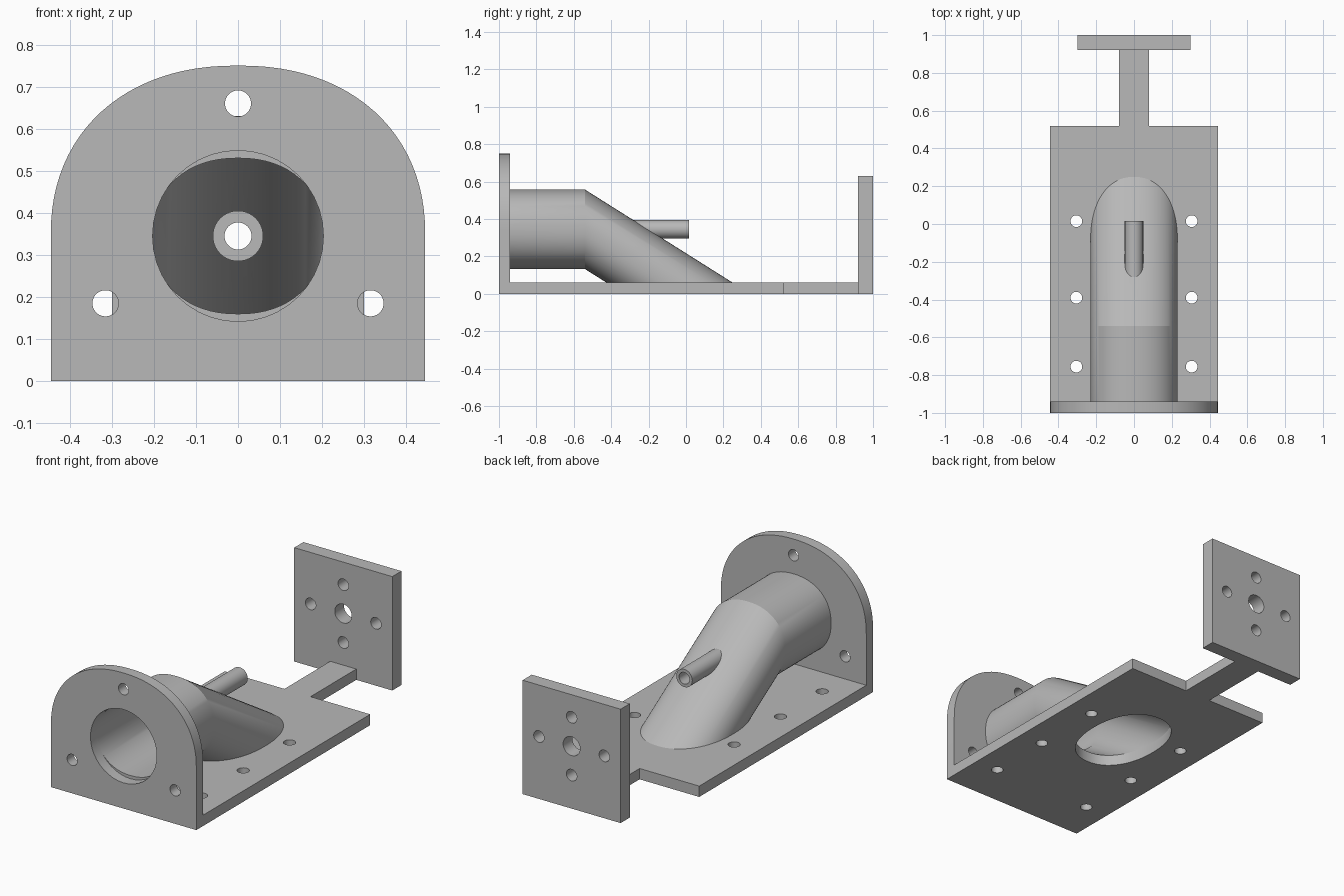
import bpy, bmesh, math
from mathutils import Vector

cube = bpy.data.objects.get("Cube")
if cube:
    bpy.data.objects.remove(cube, do_unlink=True)

grey = bpy.data.materials.new("plain_grey")
grey.use_nodes = True
colour = (0.48, 0.48, 0.48, 1)
grey.diffuse_color = colour
grey.node_tree.nodes["Principled BSDF"].inputs["Base Color"].default_value = colour

AXIS_Z = 0.345      # height of the pipe axis
WALL = 0.06         # thickness of base and flange
BEND_Y = -0.54      # where the pipe turns down
SLOPE = 0.63        # fall of the slanted pipe


def oval(ru, rv, power=2.0, n=64, start=0.0, sweep=2 * math.pi):
    """Rounded section; a power above 2 flattens the sides a little."""
    pts = []
    for i in range(n):
        a = start + sweep * i / n
        c, s = math.cos(a), math.sin(a)
        pts.append((ru * math.copysign(abs(c) ** (2 / power), c),
                    rv * math.copysign(abs(s) ** (2 / power), s)))
    return pts


def loft(name, profile, stations, axis="Y"):
    """Closed solid through copies of a profile at (position, du, dv)."""
    bm = bmesh.new()
    rings = []
    for t, du, dv in stations:
        ring = []
        for u, v in profile:
            u2, v2 = u + du, v + dv
            ring.append(bm.verts.new((u2, t, v2) if axis == "Y" else (u2, v2, t)))
        rings.append(ring)
    n = len(profile)
    for a, b in zip(rings, rings[1:]):
        for i in range(n):
            j = (i + 1) % n
            bm.faces.new((a[i], a[j], b[j], b[i]))
    bm.faces.new(rings[0])
    bm.faces.new(rings[-1])
    bmesh.ops.recalc_face_normals(bm, faces=bm.faces)
    mesh = bpy.data.meshes.new(name)
    bm.to_mesh(mesh)
    bm.free()
    obj = bpy.data.objects.new(name, mesh)
    bpy.context.collection.objects.link(obj)
    mesh.materials.append(grey)
    return obj


def rod(name, r, y0, y1, x=0.0, z=AXIS_Z):
    return loft(name, oval(r, r, n=40), [(y0, x, z), (y1, x, z)])


def drill(r, x, y):
    return loft("drill", oval(r, r, n=32), [(-0.1, x, y), (0.2, x, y)], "Z")


def box(name, x, y0, y1, z0, z1):
    profile = [(-x, z0), (x, z0), (x, z1), (-x, z1)]
    return loft(name, profile, [(y0, 0, 0), (y1, 0, 0)])


def cut(obj, cutters):
    for c in cutters:
        c.hide_render = True
        mod = obj.modifiers.new("cut", "BOOLEAN")
        mod.operation = "DIFFERENCE"
        mod.solver = "EXACT"
        mod.object = c
        bpy.context.view_layer.objects.active = obj
        bpy.ops.object.modifier_apply(modifier=mod.name)
        bpy.data.objects.remove(c, do_unlink=True)


def elbow(name, ru, rv, start):
    """Level run, then a run slanting down through the base."""
    end = 0.6
    return loft(name, oval(ru, rv, 2.2),
                [(start, 0, AXIS_Z), (BEND_Y, 0, AXIS_Z),
                 (end, 0, AXIS_Z - SLOPE * (end - BEND_Y))])


# Arched front flange with three bolt holes
arch = [(u, v + AXIS_Z) for u, v in oval(0.445, 0.405, 2.2, 48, 0, math.pi)]
flange = loft("front_flange", arch + [(-0.445, AXIS_Z), (-0.445, 0), (0.445, 0)],
              [(-1, 0, 0), (-1 + WALL, 0, 0)])
bolts = [(0, 0.66), (-0.315, 0.185), (0.315, 0.185)]
cut(flange, [rod("bore", 0.203, -1.1, -0.8)]
    + [rod("drill", 0.031, -1.1, -0.8, x, z) for x, z in bolts])

# Base plate with six bolt holes and the pipe outlet
base = box("base_plate", 0.445, -1 + WALL, 0.52, 0, WALL)
outlet_y = BEND_Y + (AXIS_Z - WALL) / SLOPE
outlet = loft("outlet", oval(0.203, 0.185 / SLOPE, 2.2),
              [(-0.1, 0, outlet_y), (0.2, 0, outlet_y)], "Z")
cut(base, [outlet] + [drill(0.031, s * 0.305, y)
                      for s in (-1, 1) for y in (-0.755, -0.39, 0.015)])

# Neck and upright back plate
box("neck", 0.08, 0.52, 0.92, 0, WALL)
back = box("back_plate", 0.3, 0.92, 1, 0, 0.63)
holes = [(-0.2, 0), (0.2, 0), (0, -0.16), (0, 0.16)]
cut(back, [rod("drill", 0.052, 0.8, 1.1)]
    + [rod("drill", 0.032, 0.8, 1.1, x, AXIS_Z + z) for x, z in holes])

# Hollow bent pipe, trimmed where it meets the base
pipe = elbow("bent_pipe", 0.23, 0.2125, -1 + WALL)
cut(pipe, [elbow("bore", 0.203, 0.185, -1.1),
           box("trim", 1, -2, 2, -2, WALL),
           rod("drill", 0.032, -0.6, 0.3)])

# Small guide tube through the slanted wall, with a collar inside
tube = rod("guide_tube", 0.049, -0.36, 0.015)
collar = rod("guide_collar", 0.06, -0.36, -0.315)
for part in (tube, collar):
    cut(part, [rod("drill", 0.032, -0.6, 0.3)])

# Smooth round walls, keep edges sharp
for obj in bpy.context.scene.objects:
    obj.select_set(obj.type == "MESH")
bpy.ops.object.shade_smooth_by_angle(angle=math.radians(20))
